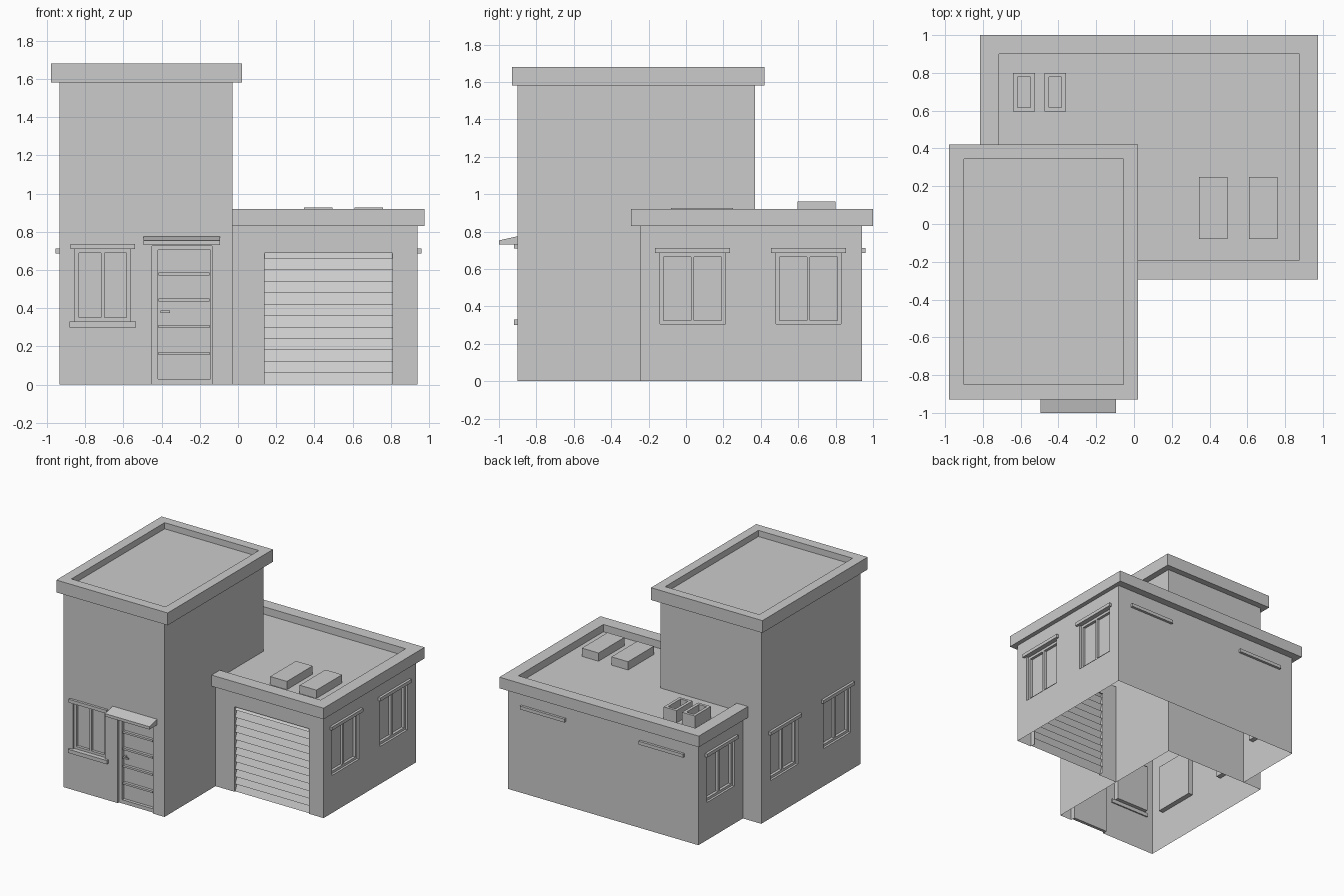
import bpy, bmesh, math
from mathutils import Matrix, Vector

if "Cube" in bpy.data.objects:
    bpy.data.objects.remove(bpy.data.objects["Cube"])


def finish(name, bm):
    bmesh.ops.recalc_face_normals(bm, faces=bm.faces)
    me = bpy.data.meshes.new(name)
    bm.to_mesh(me)
    bm.free()
    ob = bpy.data.objects.new(name, me)
    bpy.context.collection.objects.link(ob)
    return ob


def add_box(bm, x, y, z):
    lo, hi = Vector((x[0], y[0], z[0])), Vector((x[1], y[1], z[1]))
    m = Matrix.Translation((lo + hi) / 2) @ Matrix.Diagonal((*(hi - lo), 1))
    bmesh.ops.create_cube(bm, size=1, matrix=m)


def boxes(name, items, matrix=Matrix()):
    bm = bmesh.new()
    for b in items:
        add_box(bm, *b)
    bm.transform(matrix)
    return finish(name, bm)


def loft(name, rings, cap_start=True, drop=None):
    """Stack closed outlines [(points, z)...], capping the last one."""
    bm = bmesh.new()
    vs = [[bm.verts.new((x, y, z)) for x, y in pts] for pts, z in rings]
    n = len(vs[0])
    for a, b in zip(vs, vs[1:]):
        for i in range(n):
            if not (drop and i in drop):
                j = (i + 1) % n
                bm.faces.new((a[i], a[j], b[j], b[i]))
    bm.faces.new(vs[-1])
    if cap_start:
        bm.faces.new(vs[0][::-1])
    bmesh.ops.remove_doubles(bm, verts=bm.verts, dist=1e-5)
    return finish(name, bm)


def rect(x0, x1, y0, y1):
    return [(x0, y0), (x1, y0), (x1, y1), (x0, y1)]


TX, TY = -0.03, 0.37      # tower's right and back walls


def ell(x0, x1, y0, y1):
    return [(x0, TY), (TX, TY), (TX, y0), (x1, y0), (x1, y1), (x0, y1)]


def carve(wall, cutters, drop):
    """Cut the pockets, then remove hidden faces so the shell is open below."""
    for c in cutters:
        m = wall.modifiers.new("pocket", 'BOOLEAN')
        m.operation, m.solver, m.object = 'DIFFERENCE', 'EXACT', c
    dg = bpy.context.evaluated_depsgraph_get()
    me = bpy.data.meshes.new_from_object(wall.evaluated_get(dg))
    wall.modifiers.clear()
    wall.data = me
    for c in cutters:
        bpy.data.objects.remove(c)
    bm = bmesh.new()
    bm.from_mesh(me)
    gone = [f for f in bm.faces if drop(f.calc_center_median(), f.normal)]
    bmesh.ops.delete(bm, geom=gone, context='FACES')
    bm.to_mesh(me)
    bm.free()


# Wall solids and parapet roofs
tower = rect(-0.935, TX, -0.90, TY)
tower_walls = loft("tower_walls", [(tower, 0), (tower, 1.58)])
t_out, t_in = rect(-0.98, 0.02, -0.93, 0.42), rect(-0.90, -0.055, -0.85, 0.345)
loft("tower_roof", [(tower, 1.58), (t_out, 1.58), (t_out, 1.68), (t_in, 1.68), (t_in, 1.63)], False)

garage = ell(-0.77, 0.94, -0.245, 0.94)
garage_walls = loft("garage_walls", [(garage, 0), (garage, 0.83)])
g_out, g_in = ell(-0.815, 0.975, -0.295, 1.0), ell(-0.715, 0.875, -0.19, 0.90)
loft("garage_roof", [(garage, 0.83), (g_out, 0.83), (g_out, 0.92), (g_in, 0.92), (g_in, 0.86)], False, {0, 1})

# Windows: built facing -y, then turned to their wall
cut = {"tower": [], "garage": []}


def window(name, wall, x, y, deg, w=0.35, z0=0.305, z1=0.685, sill=False):
    mat = Matrix.Translation((x, y, 0)) @ Matrix.Rotation(math.radians(deg), 4, 'Z')
    h, t, d = w / 2, 0.02, (0.018, 0.04)
    cut[wall].append(boxes("cutter", [((-h, h), (-0.1, 0.04), (z0, z1))], mat))
    parts = [((-h, -h + t), d, (z0, z1)), ((h - t, h), d, (z0, z1)),
             ((-0.009, 0.009), d, (z0 + t, z1 - t)),
             ((-h + t, h - t), d, (z0, z0 + t)), ((-h + t, h - t), d, (z1 - t, z1)),
             ((-h - 0.025, h + 0.025), (-0.02, 0.01), (z1, z1 + 0.027))]
    if sill:
        parts.append(((-h - 0.03, h + 0.03), (-0.02, 0.01), (z0 - 0.03, z0)))
    boxes(name, parts, mat)


for i, y in enumerate((0.035, 0.655)):
    window(f"right_window_{i}", "garage", 0.94, y, 90)
for i, x in enumerate((0.62, -0.445)):
    window(f"back_window_{i}", "garage", x, 0.94, 180)
window("garage_left_window", "garage", -0.77, 0.655, -90)
for i, y in enumerate((0.075, -0.60)):
    window(f"tower_left_window_{i}", "tower", -0.935, y, -90)
window("front_window", "tower", -0.708, -0.90, 0, 0.29, 0.33, 0.71, True)

# Openings for the entrance and the garage door
cut["tower"].append(boxes("cutter", [((-0.45, -0.135), (-1, -0.86), (-0.1, 0.725))]))
cut["garage"].append(boxes("cutter", [((0.14, 0.81), (-0.4, -0.20), (-0.1, 0.69))]))
carve(tower_walls, cut["tower"],
      lambda c, n: abs(n.z) > 0.9 and (c.z < 0.001 or c.z > 1.57))
carve(garage_walls, cut["garage"],
      lambda c, n: (abs(n.z) > 0.9 and (c.z < 0.001 or c.z > 0.82))
      or (abs(c.y + 0.20) < 0.001 and abs(n.y) > 0.9)
      or (abs(c.x - TX) < 0.001 and abs(n.x) > 0.9)
      or (abs(c.y - TY) < 0.001 and abs(n.y) > 0.9 and c.x < TX))

# Garage door: sloping overlapping slats
bm = bmesh.new()
step, profile = 0.69 / 11.5, []
for i in range(12):
    top = min((i + 1) * step, 0.69)
    profile += [(-0.236, i * step), (-0.21, top)]
rows = [[bm.verts.new((x, y, z)) for x in (0.14, 0.81)] for y, z in profile]
for a, b in zip(rows, rows[1:]):
    bm.faces.new((a[0], a[1], b[1], b[0]))
finish("garage_door", bm)

# Entrance door with frame, cross bars and handle
boxes("door_frame", [((-0.45, -0.42), (-0.885, -0.86), (0, 0.725)),
                     ((-0.145, -0.135), (-0.885, -0.86), (0, 0.725)),
                     ((-0.42, -0.145), (-0.885, -0.86), (0.705, 0.725)),
                     ((-0.42, -0.145), (-0.885, -0.86), (0, 0.03))])
boxes("door_bars", [((-0.415, -0.15), (-0.882, -0.86), (z, z + 0.016))
                    for z in (0.155, 0.295, 0.435, 0.57)])
boxes("door_handle", [((-0.405, -0.355), (-0.90, -0.89), (0.375, 0.387)),
                      ((-0.405, -0.393), (-0.89, -0.86), (0.375, 0.387))])

# Sloping canopy over the entrance
bm = bmesh.new()
side = [(-1.0, 0.73), (-0.90, 0.73), (-0.90, 0.775), (-1.0, 0.753)]
face = bm.faces.new([bm.verts.new((-0.495, y, z)) for y, z in side])
ext = bmesh.ops.extrude_face_region(bm, geom=[face], use_keep_orig=True)
bmesh.ops.translate(bm, vec=(0.40, 0, 0),
                    verts=[v for v in ext["geom"] if isinstance(v, bmesh.types.BMVert)])
finish("canopy", bm)

# Roof units: two flat blocks and two open-topped shafts
boxes("roof_blocks", [((x, x + 0.15), (-0.08, 0.25), (0.86, 0.927)) for x in (0.345, 0.61)])
for i, x in enumerate((-0.64, -0.475)):
    o = rect(x, x + 0.115, 0.595, 0.80)
    n = rect(x + 0.024, x + 0.091, 0.617, 0.778)
    loft(f"roof_shaft_{i}", [(o, 0.86), (o, 0.96), (n, 0.96), (n, 0.89)], False)
